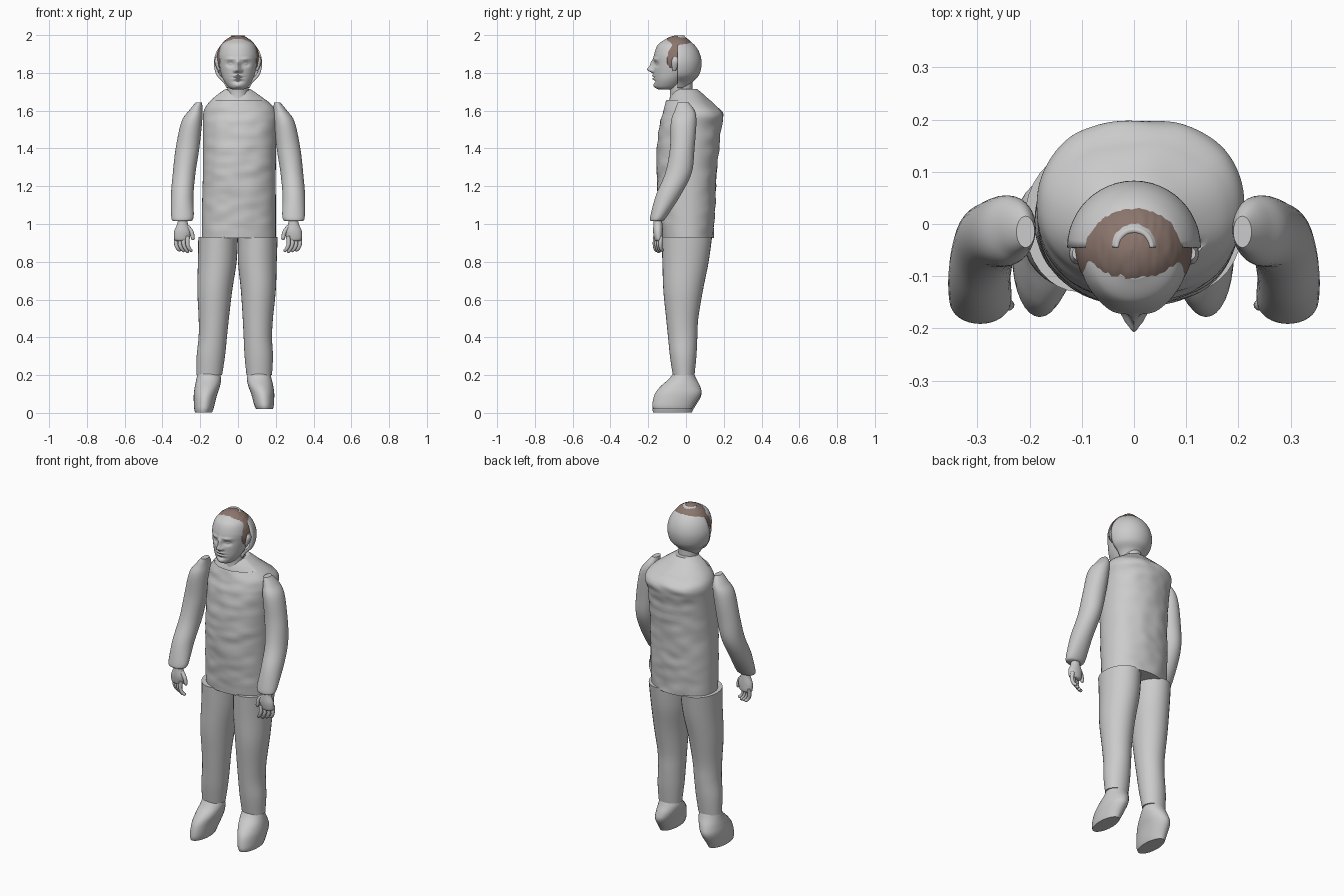
import bpy, bmesh
from math import sin, cos, pi, exp
from mathutils import Vector, noise

cube = bpy.data.objects.get("Cube")
if cube:
    bpy.data.objects.remove(cube)


def material(name, rgb):
    mat = bpy.data.materials.new(name)
    mat.use_nodes = True
    mat.diffuse_color = (*rgb, 1)
    mat.node_tree.nodes["Principled BSDF"].inputs["Base Color"].default_value = (*rgb, 1)
    return mat


GREY = material("plain_grey", (0.6, 0.6, 0.6))
BROWN = material("hair_brown", (0.26, 0.18, 0.155))


def finish(name, bm, mat):
    """Turn a bmesh into a smooth shaded object."""
    bmesh.ops.recalc_face_normals(bm, faces=bm.faces)
    mesh = bpy.data.meshes.new(name)
    bm.to_mesh(mesh)
    bm.free()
    mesh.materials.append(mat)
    obj = bpy.data.objects.new(name, mesh)
    bpy.context.collection.objects.link(obj)
    bpy.ops.object.select_all(action="DESELECT")
    obj.select_set(True)
    bpy.context.view_layer.objects.active = obj
    bpy.ops.object.shade_smooth_by_angle(angle=0.8)
    return obj


def spline(rows, steps):
    """Smoothly interpolate between rows of values."""
    out = []
    for i in range(len(rows) - 1):
        a, b = rows[max(i - 1, 0)], rows[i]
        c, d = rows[i + 1], rows[min(i + 2, len(rows) - 1)]
        for k in range(steps):
            t = k / steps
            out.append([q + t / 2 * (r - p + t * (2 * p - 5 * q + 4 * r - s + t * (3 * (q - r) + s - p)))
                        for p, q, r, s in zip(a, b, c, d)])
    return out + [list(rows[-1])]


def loft(name, rows, mat=GREY, side=1, sides=32, steps=5, square=1.0, deform=None):
    """Skin oval rings given as (z, x min, x max, y min, y max)."""
    bm = bmesh.new()
    rings = []
    for z, x0, x1, y0, y1 in spline(rows, steps):
        ring = []
        for j in range(sides):
            c, s = cos(2 * pi * j / sides), sin(2 * pi * j / sides)
            c, s = [abs(v) ** square * (1 if v > 0 else -1) for v in (c, s)]
            p = Vector(((x0 + x1 + (x1 - x0) * c) / 2, (y0 + y1 + (y1 - y0) * s) / 2, z))
            if deform:
                p = deform(p)
            p.x *= side
            ring.append(bm.verts.new(p))
        rings.append(ring)
    for a, b in zip(rings, rings[1:]):
        for j in range(sides):
            k = (j + 1) % sides
            bm.faces.new((a[j], a[k], b[k], b[j]))
    bm.faces.new(rings[0])
    bm.faces.new(rings[-1])
    return finish(name, bm, mat)


def digit(name, points, radius):
    """Tapered rounded tube through a few points."""
    curve = bpy.data.curves.new(name, "CURVE")
    curve.dimensions = "3D"
    curve.bevel_depth, curve.bevel_resolution = radius, 3
    curve.use_fill_caps = True
    path = curve.splines.new("POLY")
    path_points = spline(points, 4)
    path.points.add(len(path_points) - 1)
    last = len(path_points) - 1
    for i, (pt, co) in enumerate(zip(path.points, path_points)):
        pt.co = (*co, 1)
        pt.radius = 0.4 if i == last else 1 - 0.25 * i / last
    path.use_smooth = True
    curve.materials.append(GREY)
    bpy.context.collection.objects.link(bpy.data.objects.new(name, curve))


# Jacket body with soft cloth folds on the front and back
def cloth(p):
    facing = min(1, abs(p.y - 0.02) / 0.1)
    fold = noise.noise(Vector((p.x * 12, p.y * 5, p.z * 22)))
    p.y += 0.007 * fold * facing * (1 if p.y > 0 else -1)
    if p.z > 1.66 and p.y < -0.03:  # lowered collar front
        p.z -= 0.5 * (-0.03 - p.y)
    return p


loft("jacket_body", [
    (0.925, -0.19, 0.2, -0.13, 0.145), (1.1, -0.19, 0.2, -0.145, 0.155),
    (1.3, -0.185, 0.2, -0.155, 0.165), (1.5, -0.185, 0.205, -0.145, 0.185),
    (1.58, -0.185, 0.21, -0.125, 0.2), (1.63, -0.165, 0.18, -0.11, 0.155),
    (1.68, -0.115, 0.115, -0.09, 0.1), (1.715, -0.065, 0.065, -0.075, 0.06),
], sides=80, steps=12, square=0.92, deform=cloth)
loft("neck", [(1.64, -0.06, 0.06, -0.09, 0.045), (1.7, -0.055, 0.055, -0.085, 0.035),
              (1.8, -0.055, 0.055, -0.1, 0.035)])

# Face: (push, x, z, x spread, z spread), mirrored by using distance from centre
FEATURES = [
    (-0.03, 0, 1.817, 0.014, 0.015), (-0.018, 0, 1.845, 0.011, 0.025),
    (-0.012, 0.016, 1.811, 0.009, 0.009), (0.013, 0.04, 1.845, 0.02, 0.012),
    (-0.007, 0.04, 1.846, 0.01, 0.006), (-0.006, 0.04, 1.873, 0.025, 0.008),
    (-0.009, 0, 1.785, 0.022, 0.006), (-0.009, 0, 1.769, 0.018, 0.006),
    (0.005, 0, 1.777, 0.028, 0.003), (0.007, 0, 1.754, 0.025, 0.007),
    (-0.007, 0, 1.733, 0.02, 0.012),
]


def features(p):
    if p.y < -0.08:
        x, z = abs(p.x), p.z
        p.y += sum(a * exp(-((x - cx) / sx) ** 2 - ((z - cz) / sz) ** 2)
                   for a, cx, cz, sx, sz in FEATURES)
    return p


loft("face", [
    (1.712, -0.03, 0.03, -0.145, -0.08), (1.725, -0.052, 0.052, -0.163, -0.04),
    (1.76, -0.076, 0.076, -0.169, -0.005), (1.8, -0.091, 0.091, -0.171, 0.03),
    (1.85, -0.1, 0.1, -0.171, 0.04), (1.9, -0.102, 0.102, -0.168, 0.04),
    (1.95, -0.085, 0.085, -0.148, 0.02), (1.98, -0.045, 0.045, -0.105, -0.01),
], sides=160, steps=12, deform=features)

# Back of the head: half revolved shell, open at the front
bm = bmesh.new()
rings = []
for r, z in spline([(0.035, 1.998), (0.055, 1.975), (0.09, 1.948), (0.117, 1.905),
                    (0.128, 1.85), (0.115, 1.79), (0.08, 1.752), (0.06, 1.72)], 4):
    rings.append([bm.verts.new((r * cos(pi * j / 24), -0.045 + r * sin(pi * j / 24), z)) for j in range(25)])
for a, b in zip(rings, rings[1:]):
    for j in range(24):
        bm.faces.new((a[j], a[j + 1], b[j + 1], b[j]))
skull = finish("back_of_head", bm, GREY)
shell = skull.modifiers.new("thickness", "SOLIDIFY")
shell.thickness = 0.015
shell.offset = -1

# Hair: upper dome, cut along a ragged hairline with sideburns
bm = bmesh.new()
bmesh.ops.create_uvsphere(bm, u_segments=96, v_segments=64, radius=1)
for v in bm.verts:
    x, y, z = v.co
    streak = 1 + 0.012 * noise.noise(Vector((x * 14, y * 3, z * 3)))
    v.co = Vector((0.112 * x * streak, -0.047 + 0.107 * y * streak, 1.875 + 0.123 * z * streak))


def bare(face):
    x, y, z = face.calc_center_median()
    ragged = 0.008 * noise.noise(Vector((x * 60, y * 60, 0)))
    line = 1.83 if y > -0.1 else 1.9 if y > -0.12 else 1.945 - 2 * x * x
    return z < line + ragged


bmesh.ops.delete(bm, geom=[f for f in bm.faces if bare(f)], context="FACES")
hair = finish("hair", bm, BROWN)
shell = hair.modifiers.new("thickness", "SOLIDIFY")
shell.thickness = 0.006


# Limbs: side 1 is the model's left, -1 its right, which stands wider and lower
for side, label, wide, drop in ((1, "left", 0, 0), (-1, "right", 0.05, 0.02)):
    def splay(p):
        p.x += wide * (1 - p.z / 0.935)
        return p

    def stance(p):
        p.x += wide * 0.85
        p.z -= drop * max(0, 1 - p.z / 0.2)
        return p

    loft(label + "_sleeve", [
        (1.015, 0.255, 0.34, -0.185, -0.125), (1.035, 0.235, 0.353, -0.19, -0.105),
        (1.15, 0.236, 0.355, -0.16, -0.03), (1.27, 0.225, 0.345, -0.11, 0.03),
        (1.4, 0.205, 0.33, -0.085, 0.045), (1.54, 0.19, 0.3, -0.08, 0.055),
        (1.6, 0.188, 0.26, -0.06, 0.045), (1.642, 0.19, 0.225, -0.045, 0.015),
    ], side=side)
    loft(label + "_trouser_leg", [
        (0.2, 0.045, 0.18, -0.07, 0.045), (0.3, 0.035, 0.185, -0.085, 0.055),
        (0.4, 0.03, 0.18, -0.095, 0.06), (0.5, 0.025, 0.185, -0.105, 0.065),
        (0.65, 0.015, 0.2, -0.12, 0.09), (0.8, 0, 0.205, -0.125, 0.12),
        (0.932, 0, 0.21, -0.13, 0.138),
    ], side=side, deform=splay)
    loft(label + "_shoe", [
        (0.02, 0.095, 0.185, -0.173, 0.03), (0.045, 0.085, 0.19, -0.178, 0.045),
        (0.1, 0.07, 0.192, -0.165, 0.08), (0.14, 0.055, 0.187, -0.135, 0.075),
        (0.18, 0.047, 0.178, -0.09, 0.055), (0.215, 0.055, 0.17, -0.065, 0.04),
    ], side=side, deform=stance)

    # Hand with relaxed, curled fingers
    loft(label + "_palm", [
        (1.04, 0.27, 0.315, -0.17, -0.13), (1.0, 0.265, 0.322, -0.172, -0.125),
        (0.96, 0.25, 0.338, -0.174, -0.122), (0.92, 0.258, 0.338, -0.168, -0.122),
        (0.91, 0.27, 0.325, -0.16, -0.13),
    ], side=side, steps=4)
    for i, finger in enumerate(("index", "middle", "ring", "little")):
        x, y = 0.265 + 0.02 * i, -0.162 + 0.01 * i
        tip = 0.85 + 0.006 * abs(i - 1)
        digit(f"{label}_{finger}_finger", [(side * x, y, 0.935), (side * (x + 0.003), y - 0.004, 0.895),
              (side * (x - 0.008), y, 0.868), (side * (x - 0.022), y + 0.01, tip)], 0.0115)
    digit(label + "_thumb", [(side * 0.268, -0.15, 0.985), (side * 0.245, -0.155, 0.955),
          (side * 0.238, -0.155, 0.915)], 0.013)

    # Ear
    loft(label + "_ear", [
        (1.81, 0.095, 0.105, -0.07, -0.055), (1.83, 0.093, 0.115, -0.075, -0.045),
        (1.86, 0.095, 0.124, -0.077, -0.037), (1.885, 0.1, 0.118, -0.068, -0.045),
    ], side=side, sides=16, steps=4)
